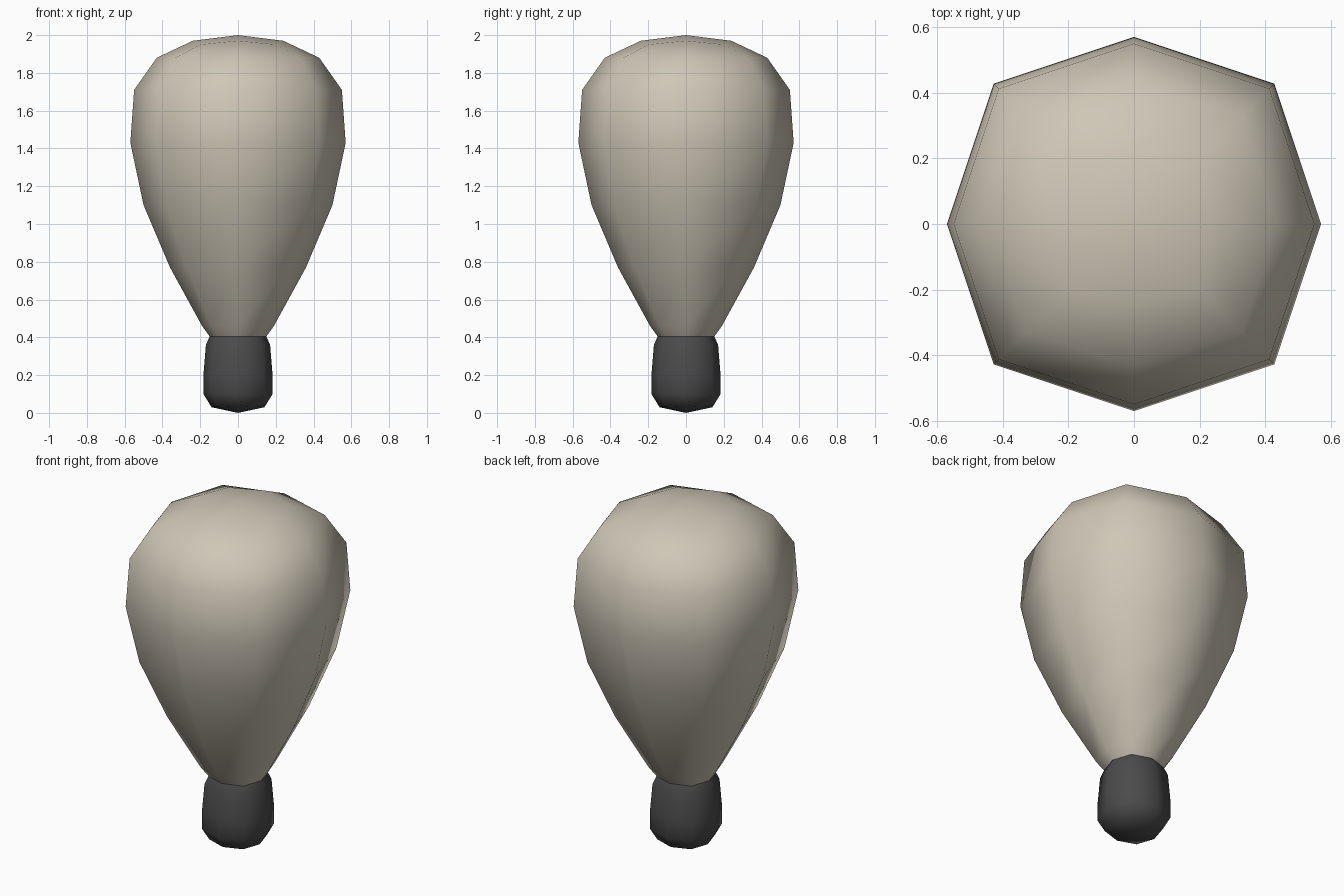
import bpy, bmesh

if "Cube" in bpy.data.objects:
    bpy.data.objects.remove(bpy.data.objects["Cube"])

# Each ring: (radius on axis, z on axis, diagonal corner x=y, z at corner)
def ring(r, z, d=None, zd=None):
    return (r, z, 0.75 * r if d is None else d, z if zd is None else zd)

def lathe(name, rings, pole_z, colour):
    """Eight-sided rounded-square skin, closed at the last ring by four quads."""
    bm = bmesh.new()
    loops = []
    for r, z, d, zd in rings:
        pts = [(r, 0, z), (d, d, zd), (0, r, z), (-d, d, zd),
               (-r, 0, z), (-d, -d, zd), (0, -r, z), (d, -d, zd)]
        loops.append([bm.verts.new(p) for p in pts])
    for a, b in zip(loops, loops[1:]):
        for i in range(8):
            j = (i + 1) % 8
            bm.faces.new((a[i], a[j], b[j], b[i]))
    pole = bm.verts.new((0, 0, pole_z))
    end = loops[-1]
    for i in range(0, 8, 2):
        bm.faces.new((pole, end[i], end[i + 1], end[(i + 2) % 8]))
    bmesh.ops.recalc_face_normals(bm, faces=bm.faces)
    for f in bm.faces:
        f.smooth = True
        # open shells: make sure the skin faces outward
    if sum(f.normal.dot(f.calc_center_median().xyz * 1) if abs(f.normal.z) < 0.5 else 0
           for f in bm.faces) < 0:
        bmesh.ops.reverse_faces(bm, faces=bm.faces)
    me = bpy.data.meshes.new(name)
    bm.to_mesh(me)
    bm.free()
    mat = bpy.data.materials.new(name + "_colour")
    mat.diffuse_color = colour
    mat.use_nodes = True
    mat.node_tree.nodes["Principled BSDF"].inputs["Base Color"].default_value = mat.diffuse_color
    me.materials.append(mat)
    ob = bpy.data.objects.new(name, me)
    bpy.context.collection.objects.link(ob)
    return ob

# Glass bulb, from neck to crown
lathe("glass_bulb", [
    ring(0.15, 0.405), ring(0.19, 0.46), ring(0.36, 0.77), ring(0.50, 1.10),
    ring(0.57, 1.43), ring(0.55, 1.71), ring(0.43, 1.88, 0.33, 1.88),
    ring(0.24, 1.97, 0.20, 1.95)], 2.0, (0.62, 0.57, 0.47, 1))

# Dark socket base, from neck down to the foot
lathe("socket_base", [
    ring(0.15, 0.405), ring(0.17, 0.36), ring(0.183, 0.20), ring(0.183, 0.10),
    ring(0.14, 0.03, 0.11, 0.035)], 0.0, (0.07, 0.07, 0.07, 1))
